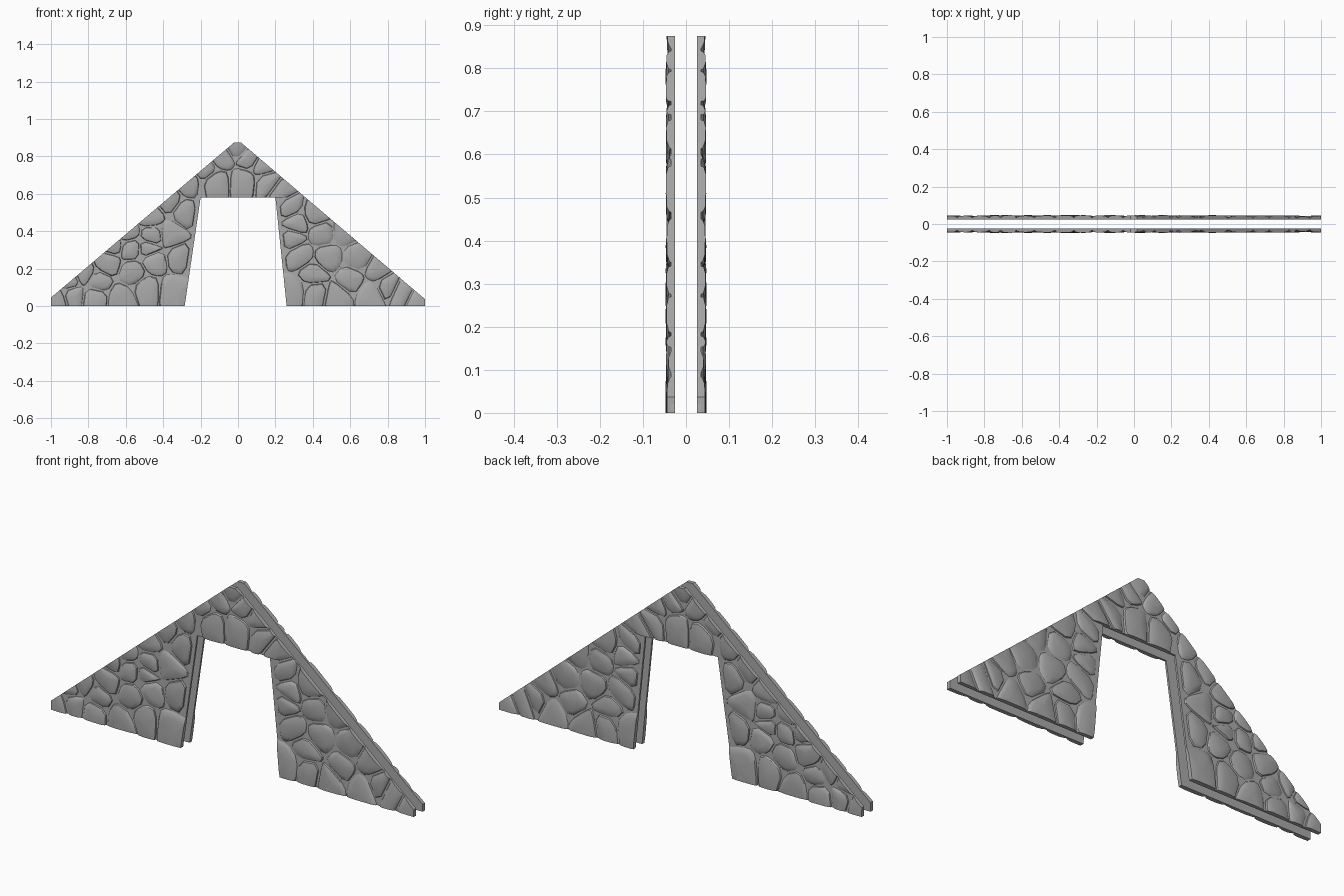
import bpy, bmesh, math, random
from mathutils import Vector

random.seed(4)
cube = bpy.data.objects.get("Cube")
if cube:
    bpy.data.objects.remove(cube)

INNER, FACE, CREST = 0.025, 0.035, 0.046   # depths from the middle plane

stone_grey = bpy.data.materials.new("stone grey")
stone_grey.use_nodes = True
colour = (0.4, 0.4, 0.4, 1)
stone_grey.diffuse_color = colour
stone_grey.node_tree.nodes["Principled BSDF"].inputs["Base Color"].default_value = colour

# Gable outline with a tapered doorway
OUTLINE = [(-1, 0), (-1, .045), (-.02, .875), (.015, .875), (.99, .045), (1, .02),
           (1, 0), (.26, 0), (.2, .58), (-.2, .58), (-.285, 0)]

# Stone centres: left leg, crown, right leg
CENTRES = [(-.97, .03), (-.88, .06), (-.9, .13), (-.77, .05), (-.62, .04), (-.49, .09),
           (-.35, .08), (-.75, .13), (-.7, .23), (-.82, .17), (-.57, .31), (-.45, .24),
           (-.56, .18), (-.31, .26), (-.36, .38), (-.28, .5), (-.47, .48), (-.59, .39),
           (-.46, .37), (-.67, .33), (-.37, .57), (-.26, .65), (-.48, .31),
           (0, .85), (-.09, .79), (.06, .79), (-.12, .67), (.03, .67), (.16, .66),
           (-.17, .73), (.13, .75),
           (.27, .53), (.42, .49), (.31, .44), (.45, .39), (.29, .36), (.57, .4),
           (.33, .27), (.48, .26), (.64, .26), (.4, .17), (.6, .14), (.3, .08),
           (.41, .07), (.53, .05), (.71, .06), (.75, .19), (.8, .11), (.88, .07),
           (.96, .03), (.23, .61)]
CENTRES = [Vector(c) for c in CENTRES]


def boundary(i):
    """Point and outward normal of one outline edge."""
    a, b = Vector(OUTLINE[i]), Vector(OUTLINE[(i + 1) % len(OUTLINE)])
    d = (b - a).normalized()
    return a, Vector((-d.y, d.x))


def clip(poly, point, normal):
    """Keep the part of a polygon behind a line."""
    out = []
    for a, b in zip(poly, poly[1:] + poly[:1]):
        da, db = (a - point).dot(normal), (b - point).dot(normal)
        if da <= 0:
            out.append(a)
        if da * db < 0:
            out.append(a.lerp(b, da / (da - db)))
    return out


def round_corners(poly):
    out = []
    for a, b in zip(poly, poly[1:] + poly[:1]):
        out += [a.lerp(b, .22), a.lerp(b, .78)]
    return out


def stone_outline(centre, limits):
    """Irregular cell between neighbouring stones, with a mortar gap."""
    reach = random.uniform(.12, .14)
    poly = [centre + reach * Vector((math.cos(k * math.pi / 5), math.sin(k * math.pi / 5)))
            for k in range(10)]
    for other in CENTRES:
        if other != centre:
            n = (other - centre).normalized()
            turn = random.uniform(-.06, .06)
            gap = Vector((n.x - turn * n.y, n.y + turn * n.x))
            poly = clip(poly, (centre + other) / 2 - n * .005, gap)
    for point, normal, margin in limits:
        poly = clip(poly, point + normal * margin, normal)
    # Drop slivers so every corner rounds cleanly
    poly = [p for p, q in zip(poly, poly[1:] + poly[:1]) if (p - q).length > .012]
    return round_corners(poly)


def add_stone(target, centre):
    """Domed stone trimmed flush with the wall edges."""
    if abs(centre.x) < .24 and centre.y > .56:
        opening, margin = 8, .02
    else:
        opening = 7 if centre.x > 0 else 9
        margin = .02 if centre.y < .15 else -.02
    edges = [0, 1, 2, 3, 5, 6, opening]
    limits = [(*boundary(i), margin if i == opening else .03) for i in edges]
    poly = stone_outline(centre, limits)
    if len(poly) < 6:
        return
    middle = sum(poly, Vector((0, 0))) / len(poly)
    top = middle + Vector((random.uniform(-.01, .01), random.uniform(-.01, .01)))
    crest = CREST + random.uniform(-.002, .001)
    tilt = Vector((random.uniform(-.03, .03), random.uniform(-.03, .03)))

    bm = bmesh.new()
    rings = []
    for scale, depth in ((1, INNER), (1, FACE), (.95, crest - .006), (.68, crest - .001)):
        ring = []
        for p in poly:
            q = top + (p - top) * scale
            lean = tilt.dot(q - top) if scale < 1 else 0
            ring.append(bm.verts.new((q.x, -min(depth + lean, .047), q.y)))
        rings.append(ring)
    crown = bm.verts.new((top.x, -crest - .0005, top.y))
    count = len(poly)
    bm.faces.new(rings[0])
    for k in range(count):
        j = (k + 1) % count
        for low, high in zip(rings, rings[1:]):
            bm.faces.new((low[k], low[j], high[j], high[k]))
        bm.faces.new((rings[-1][k], rings[-1][j], crown))

    for i in edges + [10]:
        if i == 10 and centre.x > 0:
            i = 6
        point, normal = boundary(i)
        cut = bmesh.ops.bisect_plane(
            bm, geom=bm.verts[:] + bm.edges[:] + bm.faces[:], dist=1e-5,
            plane_co=(point.x, 0, point.y), plane_no=(normal.x, 0, normal.y),
            clear_outer=True)
        bmesh.ops.holes_fill(bm, edges=[e for e in bm.edges if e.is_boundary], sides=0)
    bmesh.ops.recalc_face_normals(bm, faces=bm.faces[:])
    part = bpy.data.meshes.new("part")
    bm.to_mesh(part)
    bm.free()
    target.from_mesh(part)
    bpy.data.meshes.remove(part)


def finish(bm, name):
    """Make the object, its rear copy and its shading."""
    mesh = bpy.data.meshes.new(name)
    bm.to_mesh(mesh)
    bm.free()
    mesh.materials.append(stone_grey)
    obj = bpy.data.objects.new(name, mesh)
    bpy.context.collection.objects.link(obj)
    bpy.ops.object.select_all(action="DESELECT")
    obj.select_set(True)
    bpy.context.view_layer.objects.active = obj
    bpy.ops.object.shade_smooth_by_angle(angle=math.radians(32))
    mirror = obj.modifiers.new("rear side", "MIRROR")
    mirror.use_axis = (False, True, False)
    mirror.use_mirror_merge = False


# Mortar slab behind the stones
slab = bmesh.new()
face = slab.faces.new([slab.verts.new((x, -INNER, z)) for x, z in OUTLINE])
front = bmesh.ops.extrude_face_region(slab, geom=[face])
bmesh.ops.translate(slab, vec=(0, INNER - FACE, 0),
                    verts=[v for v in front["geom"] if isinstance(v, bmesh.types.BMVert)])
bmesh.ops.recalc_face_normals(slab, faces=slab.faces[:])
finish(slab, "mortar_panel")

# Stones
stones = bmesh.new()
for c in CENTRES:
    add_stone(stones, c)
finish(stones, "wall_stones")
